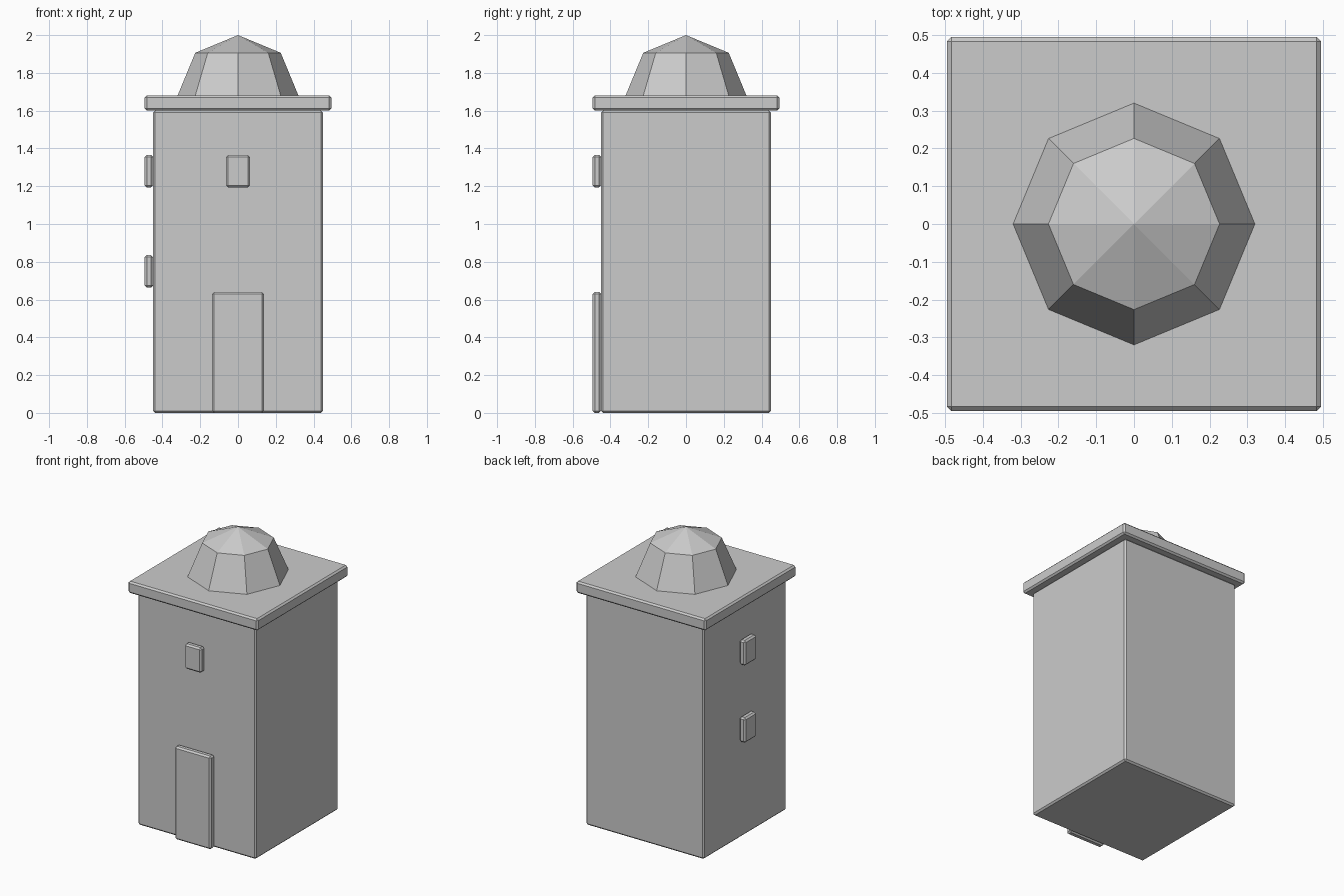
import bpy
import bmesh
from mathutils import Matrix, Vector

if "Cube" in bpy.data.objects:
    bpy.data.objects.remove(bpy.data.objects["Cube"])


def finish(name, bm):
    mesh = bpy.data.meshes.new(name)
    bm.to_mesh(mesh)
    bm.free()
    obj = bpy.data.objects.new(name, mesh)
    bpy.context.collection.objects.link(obj)
    return obj


def box(name, x, y, z, chamfer=0.011):
    """Chamfered box from (min, max) ranges on each axis."""
    bm = bmesh.new()
    lo, hi = Vector((x[0], y[0], z[0])), Vector((x[1], y[1], z[1]))
    size = hi - lo
    bmesh.ops.create_cube(bm, size=1, matrix=Matrix.Translation((lo + hi) / 2)
                          @ Matrix.Diagonal((*size, 1)))
    bmesh.ops.bevel(bm, geom=bm.edges[:], offset=chamfer, offset_type='OFFSET',
                    segments=1, affect='EDGES')
    return finish(name, bm)


# Tower walls and overhanging roof slab
box("tower_body", (-0.45, 0.45), (-0.45, 0.45), (0, 1.6))
box("roof_slab", (-0.494, 0.494), (-0.494, 0.494), (1.6, 1.681))

# Raised door and window on the front, two windows on the left
panel = (-0.494, -0.449)
box("door", (-0.138, 0.138), panel, (0, 0.64))
box("front_window", (-0.063, 0.063), panel, (1.194, 1.366))
for name, z in (("upper", 1.28), ("lower", 0.749)):
    box(f"left_{name}_window", panel, (-0.063, 0.063), (z - 0.086, z + 0.086))

# Low-poly dome: upper half of an eight-sided sphere
bm = bmesh.new()
bmesh.ops.create_uvsphere(bm, u_segments=8, v_segments=4, radius=0.32,
                          matrix=Matrix.Translation((0, 0, 1.68)))
bmesh.ops.delete(bm, geom=[v for v in bm.verts if v.co.z < 1.67], context='VERTS')
bmesh.ops.holes_fill(bm, edges=[e for e in bm.edges if e.is_boundary], sides=8)
bmesh.ops.recalc_face_normals(bm, faces=bm.faces[:])
finish("dome", bm)
